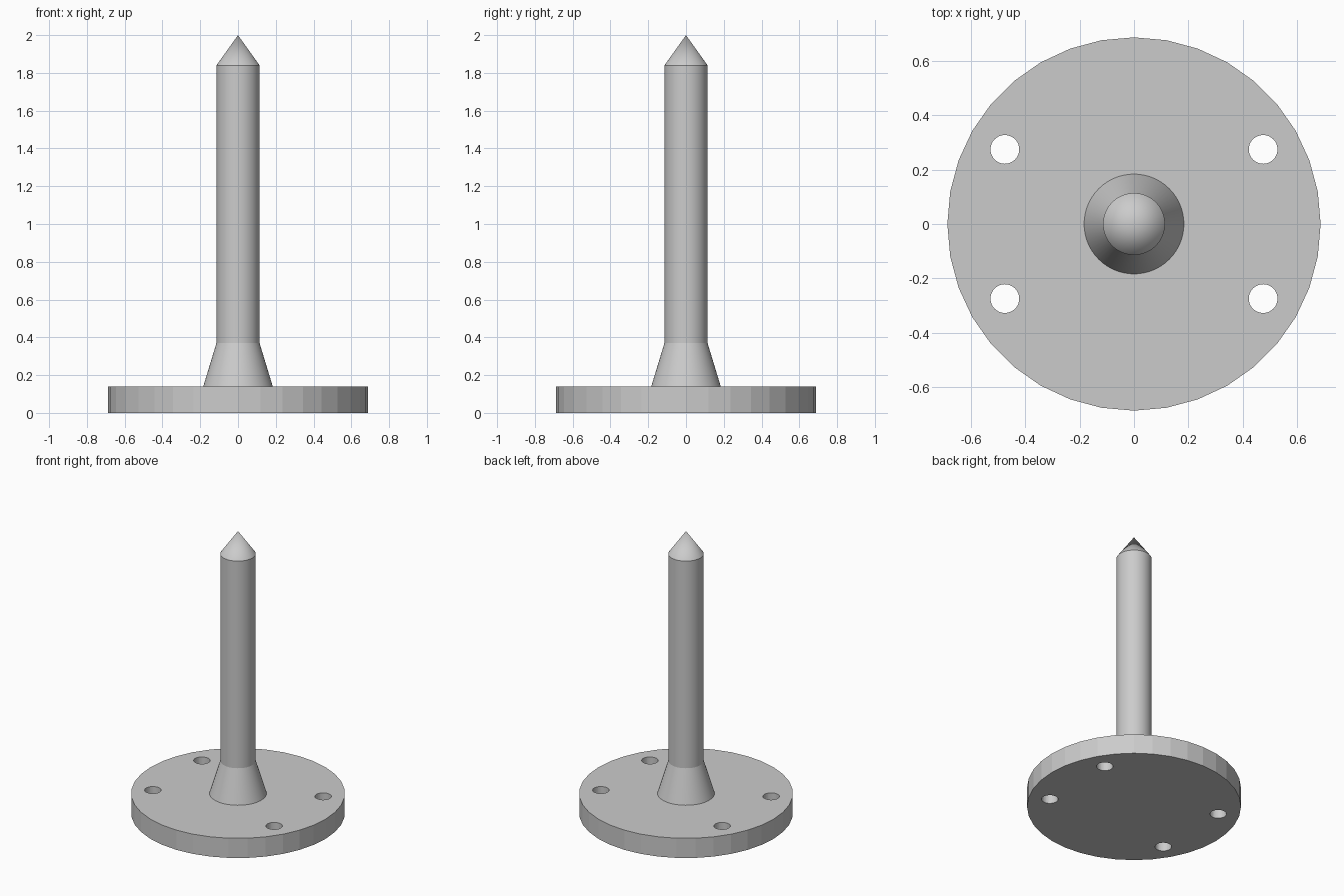
import bpy, bmesh, math

if "Cube" in bpy.data.objects:
    bpy.data.objects.remove(bpy.data.objects["Cube"])

grey = bpy.data.materials.new("plain_grey")
grey.diffuse_color = (0.6, 0.6, 0.6, 1)
grey.use_nodes = True
grey.node_tree.nodes["Principled BSDF"].inputs["Base Color"].default_value = grey.diffuse_color


def revolve(name, profile, sides):
    """Closed solid of revolution from (radius, height) pairs, bottom to top."""
    bm = bmesh.new()
    rings = []
    for r, z in profile:
        if r == 0:
            rings.append([bm.verts.new((0, 0, z))] * sides)
        else:
            rings.append([bm.verts.new((r * math.cos(2 * math.pi * i / sides),
                                        r * math.sin(2 * math.pi * i / sides), z))
                          for i in range(sides)])
    for low, high in zip(rings, rings[1:]):
        for i in range(sides):
            j = (i + 1) % sides
            corners = [low[i], low[j], high[j], high[i]]
            bm.faces.new(list(dict.fromkeys(corners)))
    bm.faces.new(rings[0][::-1])
    if profile[-1][0] > 0:
        bm.faces.new(rings[-1])
    mesh = bpy.data.meshes.new(name)
    bm.to_mesh(mesh)
    bm.free()
    mesh.materials.append(grey)
    obj = bpy.data.objects.new(name, mesh)
    bpy.context.collection.objects.link(obj)
    return obj


def smooth(obj, degrees):
    bpy.ops.object.select_all(action='DESELECT')
    obj.select_set(True)
    bpy.context.view_layer.objects.active = obj
    bpy.ops.object.shade_smooth_by_angle(angle=math.radians(degrees))


# Round base plate, faceted rim
base = revolve("base_plate", [(0.688, 0), (0.688, 0.14)], 36)

# Four bolt holes drilled through the plate
for sx in (-1, 1):
    for sy in (-1, 1):
        drill = revolve("hole_cutter", [(0.053, -0.1), (0.053, 0.3)], 32)
        drill.location = (sx * 0.476, sy * 0.275, 0)
        drill.hide_render = True
        drill.hide_set(True)
        cut = base.modifiers.new("bolt_hole", 'BOOLEAN')
        cut.operation = 'DIFFERENCE'
        cut.solver = 'EXACT'
        cut.object = drill

# Spike: flared foot, straight shaft, pointed tip
spike = revolve("spike", [(0.184, 0.14), (0.114, 0.37), (0.114, 1.84), (0, 2.0)], 64)
smooth(spike, 12)
